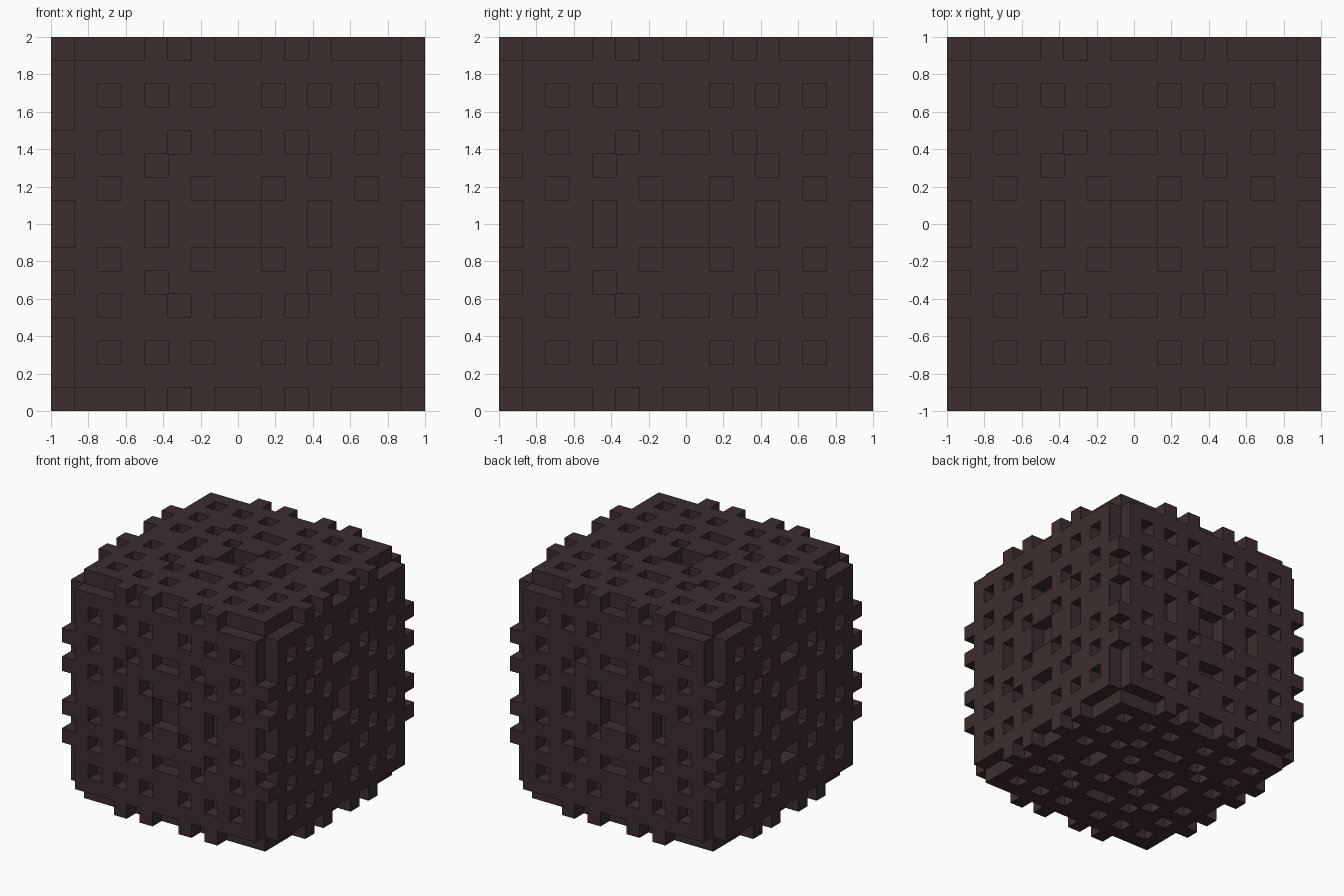
import bpy, bmesh
from itertools import product
from mathutils import Vector

if "Cube" in bpy.data.objects:
    bpy.data.objects.remove(bpy.data.objects["Cube"], do_unlink=True)

N = 16              # cells along each side
CELL = 2.0 / N

# One quarter of a side panel, mirrored both ways: '#' raised cell, '.' recess
QUARTER = [
    "....#.#.",
    ".#######",
    ".#.#.#.#",
    ".#######",
    "##.##.#.",
    ".###.###",
    "##.###.#",
    ".###.##.",
]


def fold(i):
    return min(i, N - 1 - i)


def solid(c):
    """Inner core is full; an outer cell must be raised on every side it lies on."""
    if min(c) < 0 or max(c) >= N:
        return False
    f = [fold(i) for i in c]
    for axis in range(3):
        if f[axis] == 0:
            u, v = (f[k] for k in range(3) if k != axis)
            if QUARTER[u][v] != "#":
                return False
    return True


# Single dark brown material
mat = bpy.data.materials.new("dark_brown")
mat.use_nodes = True
colour = (0.046, 0.027, 0.028, 1.0)
mat.diffuse_color = colour
bsdf = mat.node_tree.nodes["Principled BSDF"]
bsdf.inputs["Base Color"].default_value = colour
bsdf.inputs["Roughness"].default_value = 0.9

# Cube shell: one quad for every exposed cell side
bm = bmesh.new()
corners = {}


def corner(p):
    if p not in corners:
        corners[p] = bm.verts.new(Vector(p) * CELL - Vector((1, 1, 0)))
    return corners[p]


for c in product(range(N), repeat=3):
    if not solid(c):
        continue
    for axis, side in product(range(3), (0, 1)):
        neighbour = list(c)
        neighbour[axis] += 2 * side - 1
        if solid(neighbour):
            continue
        u, v = (axis + 1) % 3, (axis + 2) % 3
        loop = []
        for du, dv in ((0, 0), (1, 0), (1, 1), (0, 1)):
            p = list(c)
            p[axis] += side
            p[u] += du
            p[v] += dv
            loop.append(corner(tuple(p)))
        bm.faces.new(loop if side else loop[::-1])

mesh = bpy.data.meshes.new("notched_cube")
bm.to_mesh(mesh)
bm.free()
mesh.materials.append(mat)
cube = bpy.data.objects.new("notched_cube", mesh)
bpy.context.collection.objects.link(cube)
